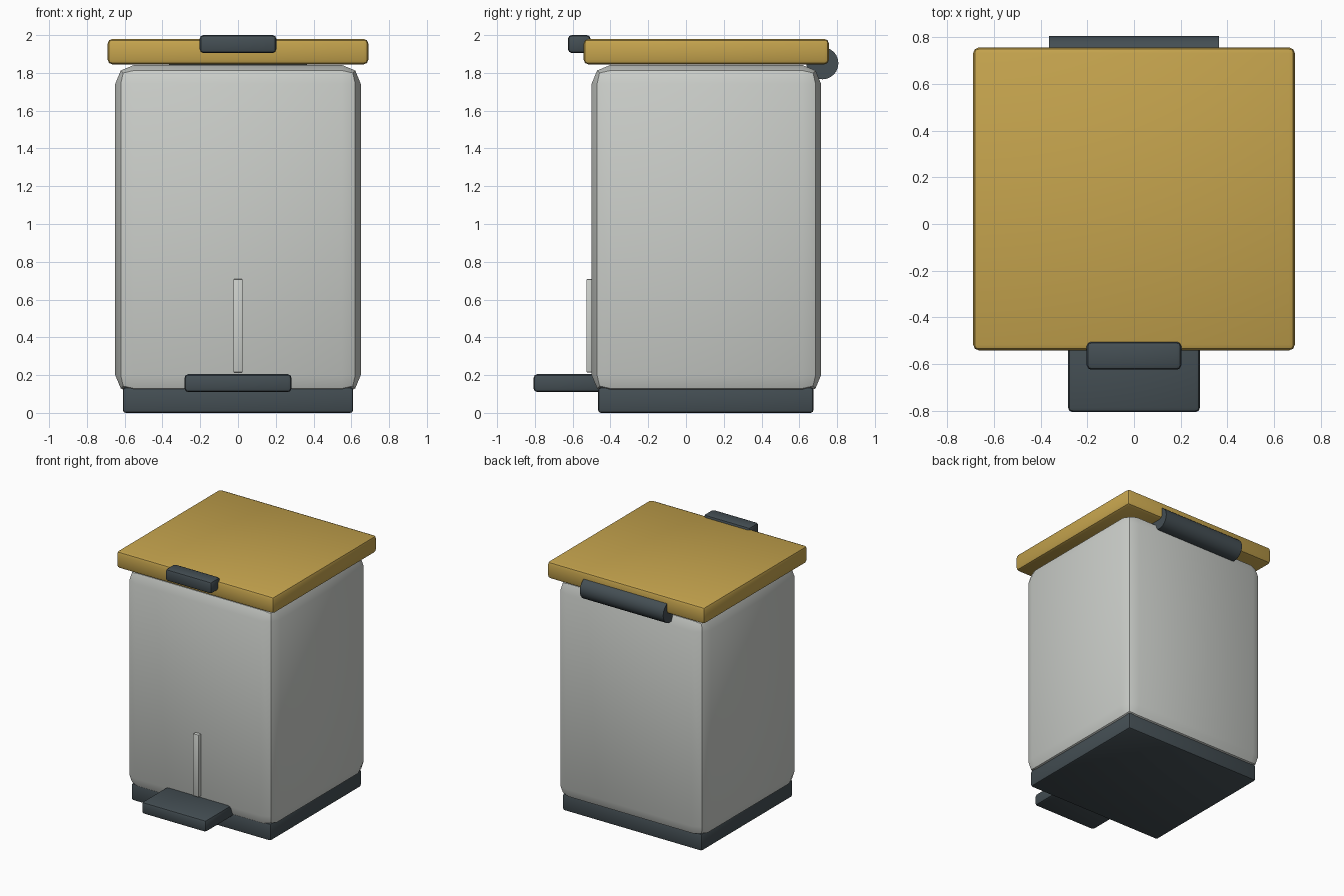
import bpy, math

if "Cube" in bpy.data.objects:
    bpy.data.objects.remove(bpy.data.objects["Cube"])


def material(name, rgb):
    m = bpy.data.materials.new(name)
    m.diffuse_color = (*rgb, 1)
    m.use_nodes = True
    m.node_tree.nodes["Principled BSDF"].inputs["Base Color"].default_value = m.diffuse_color
    return m


body_grey = material("warm_light_grey", (0.60, 0.62, 0.59))
mustard = material("mustard", (0.56, 0.37, 0.075))
charcoal = material("charcoal", (0.058, 0.077, 0.088))


def finish(obj, name, mat, bevel, segments=2):
    obj.name = name
    obj.data.materials.append(mat)
    if bevel:
        mod = obj.modifiers.new("rounded_edges", "BEVEL")
        mod.width = bevel
        mod.segments = segments
        mod.limit_method = "ANGLE"
        bpy.ops.object.modifier_apply(modifier=mod.name)
    bpy.ops.object.shade_smooth_by_angle(angle=math.radians(30))
    return obj


def box(name, x, y, z, mat, bevel):
    """Bevelled box from (min, max) ranges."""
    ranges = (x, y, z)
    bpy.ops.mesh.primitive_cube_add(size=1, location=[(a + b) / 2 for a, b in ranges])
    obj = bpy.context.object
    obj.scale = [b - a for a, b in ranges]
    bpy.ops.object.transform_apply(location=False, rotation=False, scale=True)
    return finish(obj, name, mat, bevel)


# Bin body and plinth
box("body", (-0.65, 0.65), (-0.5, 0.715), (0.10, 1.842), body_grey, 0.10)
box("base", (-0.61, 0.61), (-0.465, 0.675), (0.0, 0.135), charcoal, 0.015)

# Lid with its front grip
box("lid", (-0.69, 0.69), (-0.542, 0.757), (1.845, 1.98), mustard, 0.025)
box("lid_grip", (-0.203, 0.203), (-0.625, -0.505), (1.905, 2.0), charcoal, 0.02)

# Foot pedal and lift rod
box("pedal", (-0.283, 0.283), (-0.807, -0.445), (0.11, 0.205), charcoal, 0.02)
box("lift_rod", (-0.025, 0.025), (-0.528, -0.478), (0.215, 0.708), body_grey, 0.005)

# Hinge barrel along the rear top edge
bpy.ops.mesh.primitive_cylinder_add(
    vertices=24, radius=0.085, depth=0.73,
    location=(0, 0.722, 1.851), rotation=(0, math.pi / 2, 0))
finish(bpy.context.object, "hinge", charcoal, 0)
